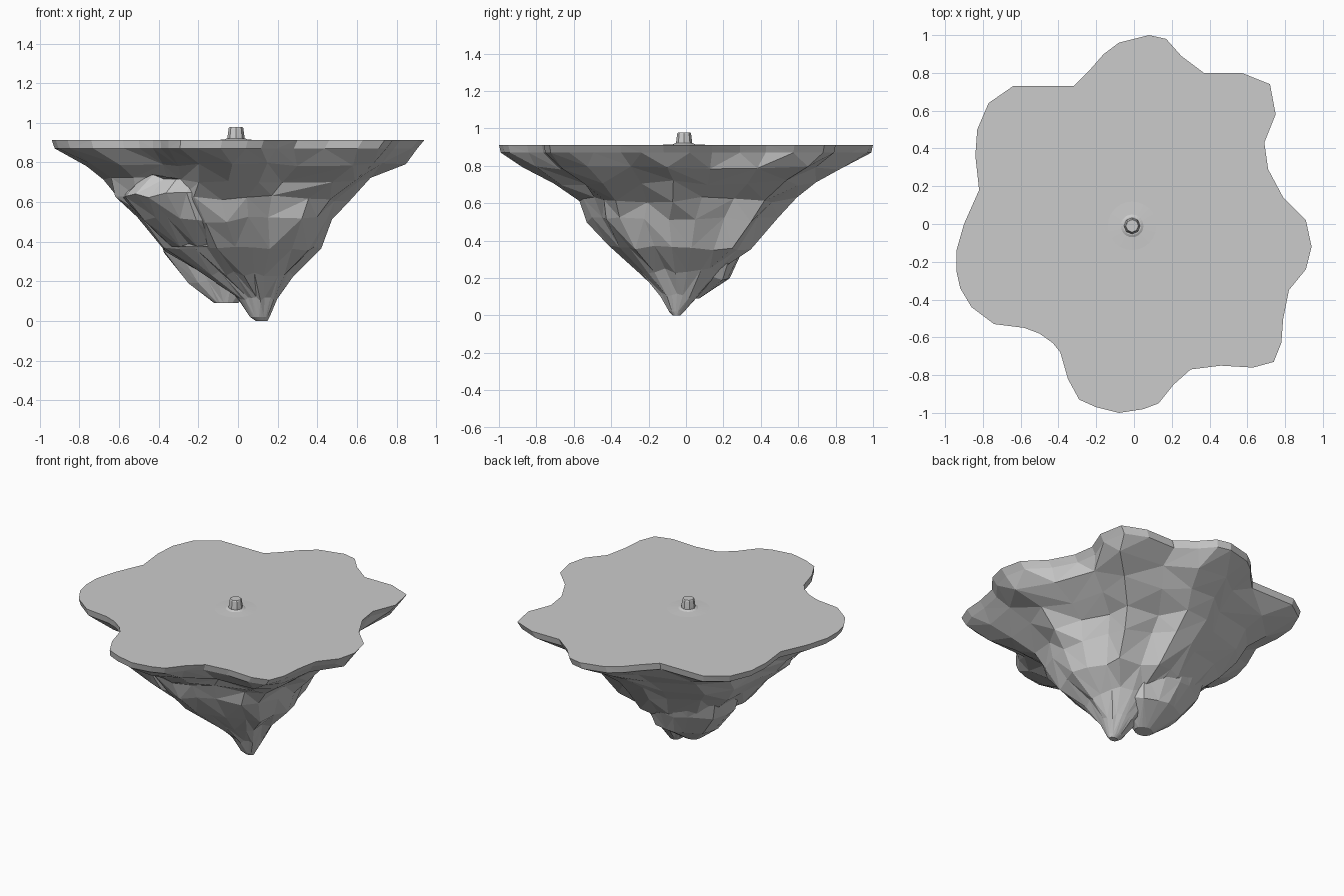
import bpy, bmesh, math, random

random.seed(4)

old = bpy.data.objects.get("Cube")
if old:
    bpy.data.objects.remove(old, do_unlink=True)

stone = bpy.data.materials.new("stone_grey")
stone.use_nodes = True
GREY = (0.6, 0.6, 0.6, 1)
stone.diffuse_color = GREY
stone.node_tree.nodes["Principled BSDF"].inputs["Base Color"].default_value = GREY

# Wavy island edge, in hundredths, counterclockwise
EDGE = [(94, -12), (91, 2), (79, 14), (71, 29), (69, 43), (75, 58), (72, 74), (57, 80),
        (37, 80), (25, 89), (17, 98), (8, 100), (-8, 96), (-16, 90), (-23, 82), (-32, 73),
        (-64, 73), (-77, 64), (-83, 50), (-84, 36), (-82, 18), (-90, 0), (-94, -14),
        (-94, -25), (-92, -34), (-86, -44), (-74, -53), (-58, -55), (-50, -58), (-43, -63),
        (-39, -68), (-35, -82), (-29, -93), (-20, -97), (-8, -100), (5, -98), (13, -95),
        (21, -85), (30, -77), (46, -75), (63, -76), (74, -73), (78, -63), (79, -50),
        (82, -35), (91, -24)]
EDGE = [(x / 100, y / 100) for x, y in EDGE]


def add_ring(bm, z, bounds, wave=0.0, step=1, rough=0.0):
    """Ring fitted to x and y bounds; wave mixes the island edge with an ellipse."""
    x0, x1, y0, y1 = bounds
    ring = []
    for ex, ey in EDGE[::step]:
        angle = math.atan2(ey, ex)
        ux = wave * ex / 0.94 + (1 - wave) * math.cos(angle)
        uy = wave * ey + (1 - wave) * math.sin(angle)
        k = 1 + random.uniform(-rough, rough)
        x = (x0 + x1) / 2 + ux * k * (x1 - x0) / 2
        y = (y0 + y1) / 2 + uy * k * (y1 - y0) / 2
        ring.append(bm.verts.new((x, y, z + random.uniform(-rough, rough) * 0.35)))
    return ring


def stitch(bm, upper, lower):
    """Join two rings; the lower one may have half as many points."""
    n, m = len(upper), len(lower)
    for i in range(m):
        j = (i + 1) % m
        if n == m:
            a, b, c, d = upper[i], upper[j], lower[j], lower[i]
            split = [(a, b, d), (b, c, d)] if i % 2 else [(a, b, c), (a, c, d)]
        else:
            a, b, c = upper[2 * i], upper[2 * i + 1], upper[(2 * i + 2) % n]
            split = [(a, b, lower[i]), (b, lower[j], lower[i]), (b, c, lower[j])]
        for tri in split:
            bm.faces.new(tri)


def finish(bm, name):
    bmesh.ops.recalc_face_normals(bm, faces=bm.faces)
    mesh = bpy.data.meshes.new(name)
    bm.to_mesh(mesh)
    bm.free()
    mesh.materials.append(stone)
    obj = bpy.data.objects.new(name, mesh)
    bpy.context.collection.objects.link(obj)
    return obj


def loft(name, rings):
    bm = bmesh.new()
    loops = [add_ring(bm, *r) for r in rings]
    bm.faces.new(loops[0])
    for upper, lower in zip(loops, loops[1:]):
        stitch(bm, upper, lower)
    bm.faces.new(loops[-1])
    return finish(bm, name)


# Flat top, thin rim and craggy underside narrowing to the main tip
island = loft("island_body", [
    (0.912, (-0.94, 0.94, -1, 1), 1),
    (0.87, (-0.925, 0.905, -0.99, 0.99), 1),
    (0.79, (-0.75, 0.83, -0.85, 0.86), 0.95, 2, 0.03),
    (0.71, (-0.67, 0.69, -0.69, 0.72), 0.85, 2, 0.045),
    (0.62, (-0.63, 0.56, -0.58, 0.58), 0.75, 2, 0.045),
    (0.51, (-0.52, 0.49, -0.54, 0.48), 0.6, 2, 0.045),
    (0.36, (-0.38, 0.42, -0.40, 0.34), 0.5, 2, 0.045),
    (0.24, (-0.18, 0.28, -0.25, 0.19), 0.35, 2, 0.04),
    (0.11, (0.0, 0.20, -0.14, 0.07), 0.1, 2, 0.03),
    (0.02, (0.06, 0.16, -0.09, -0.01), 0, 2),
    (0.0, (0.09, 0.15, -0.07, -0.03), 0, 2)])

# Second, blunter tip behind the main one
crag = loft("lower_crag", [
    (0.46, (-0.41, 0.20, -0.15, 0.34), 0.2, 3, 0.02),
    (0.34, (-0.38, 0.20, -0.12, 0.30), 0.2, 3, 0.03),
    (0.20, (-0.26, 0.14, -0.08, 0.235), 0.2, 3, 0.03),
    (0.09, (-0.12, 0.0, -0.03, 0.07), 0, 3)])

# Rocky shelf swelling out of the front right flank
shelf = loft("rock_shelf", [
    (0.73, (-0.50, -0.02, -0.50, -0.02), 0.2, 3, 0.05),
    (0.63, (-0.60, 0.0, -0.57, 0.0), 0.2, 3, 0.06),
    (0.51, (-0.49, 0.0, -0.50, 0.0), 0.2, 3, 0.05),
    (0.38, (-0.34, 0.0, -0.34, 0.0), 0.2, 3, 0.03)])

# Fuse the rocks into one skin so that nothing is left inside
for rock in (crag, shelf):
    fuse = island.modifiers.new("fuse", 'BOOLEAN')
    fuse.operation = 'UNION'
    fuse.solver = 'EXACT'
    fuse.object = rock
fused = bpy.data.meshes.new_from_object(
    island.evaluated_get(bpy.context.evaluated_depsgraph_get()))
island.modifiers.clear()
island.data = fused
for rock in (crag, shelf):
    bpy.data.objects.remove(rock, do_unlink=True)


def stack(name, sides, levels):
    """Tapered column of (radius, height) levels at the island centre."""
    bm = bmesh.new()
    loops = [[bm.verts.new((r * math.cos(math.tau * i / sides) - 0.01,
                            r * math.sin(math.tau * i / sides) - 0.01, z))
              for i in range(sides)] for r, z in levels]
    for a, b in zip(loops, loops[1:]):
        for i in range(sides):
            j = (i + 1) % sides
            bm.faces.new((a[i], a[j], b[j], b[i]))
    bm.faces.new(loops[-1])
    return finish(bm, name)


# Low mound and the small post standing on it
stack("ground_mound", 24, [(0.14, 0.9115), (0.06, 0.915), (0.048, 0.921)])
stack("centre_post", 8, [(0.044, 0.913), (0.042, 0.935), (0.037, 0.972), (0.033, 0.978)])
